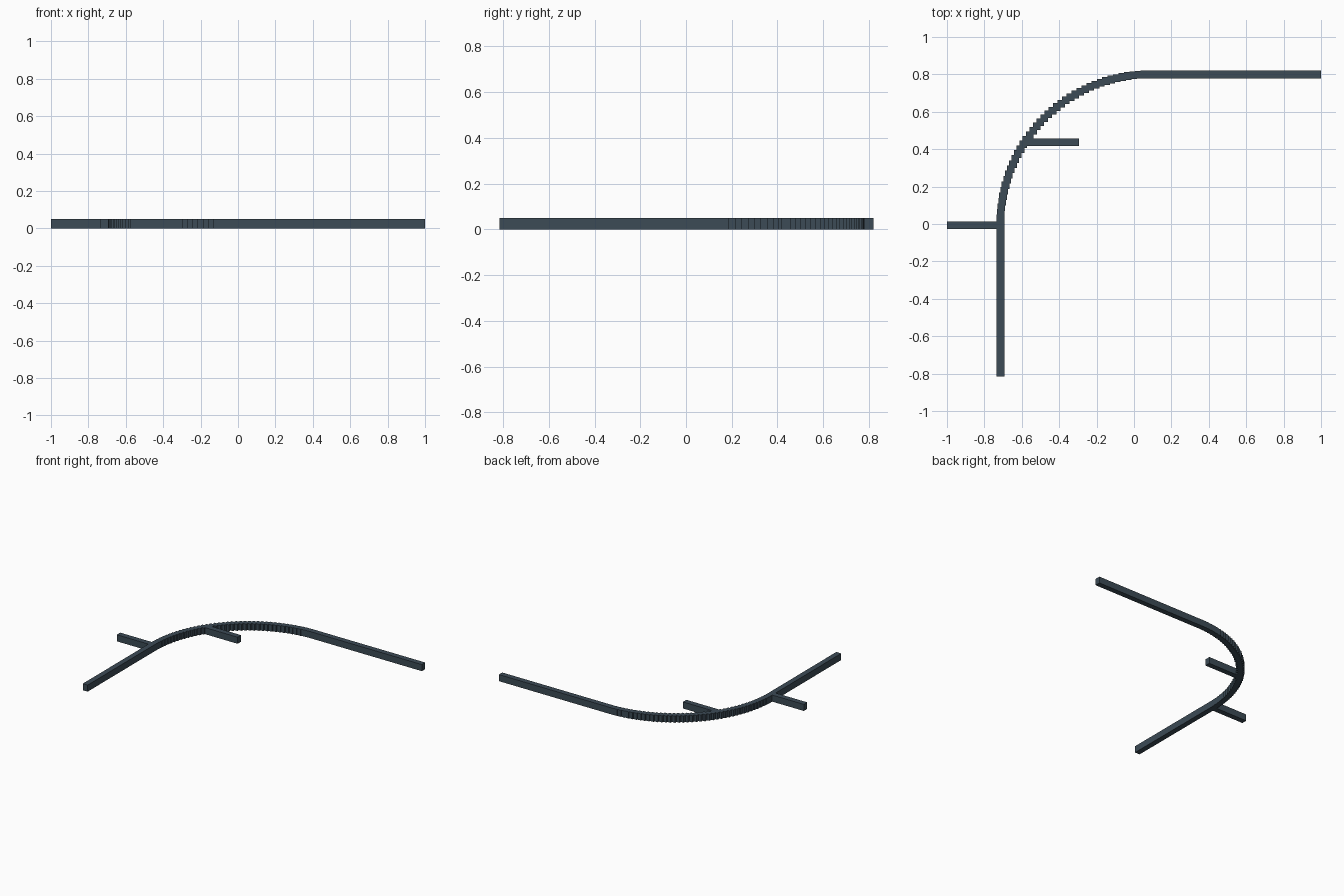
import bpy, bmesh, math
from mathutils import Matrix

if "Cube" in bpy.data.objects:
    bpy.data.objects.remove(bpy.data.objects["Cube"])

W, H = 0.041, 0.05
mat = bpy.data.materials.new("slate")
mat.diffuse_color = (0.045, 0.07, 0.092, 1)
mat.use_nodes = True
mat.node_tree.nodes["Principled BSDF"].inputs["Base Color"].default_value = mat.diffuse_color


def boxes(name, spans):
    """One object made of axis-aligned boxes given as (x0, x1, y0, y1)."""
    bm = bmesh.new()
    for x0, x1, y0, y1 in spans:
        m = Matrix.Translation(((x0 + x1) / 2, (y0 + y1) / 2, H / 2)) @ \
            Matrix.Diagonal((x1 - x0, y1 - y0, H, 1))
        bmesh.ops.create_cube(bm, size=1, matrix=m)
    me = bpy.data.meshes.new(name)
    bm.to_mesh(me)
    bm.free()
    me.materials.append(mat)
    ob = bpy.data.objects.new(name, me)
    bpy.context.collection.objects.link(ob)


def along_x(x0, x1, y):
    return (x0, x1, y - W / 2, y + W / 2)


# Straight runs
boxes("front_run", [(-0.714 - W / 2, -0.714 + W / 2, -0.815, 0.01)])
boxes("back_run", [along_x(0.07, 1.0, 0.7995)])

# Stepped quarter bend of square blocks
CX, CY, R, N = 0.086, 0.0, 0.80, 42
bend = []
for i in range(N + 1):
    a = math.pi - math.pi / 2 * i / N
    x, y = CX + R * math.cos(a), CY + R * math.sin(a)
    bend.append((x - W / 2, x + W / 2, y - W / 2, y + W / 2))
boxes("bend", bend)

# Side branches
boxes("left_branch", [along_x(-1.0, -0.714, -0.007)])
boxes("inner_branch", [along_x(-0.58, -0.295, 0.437)])
